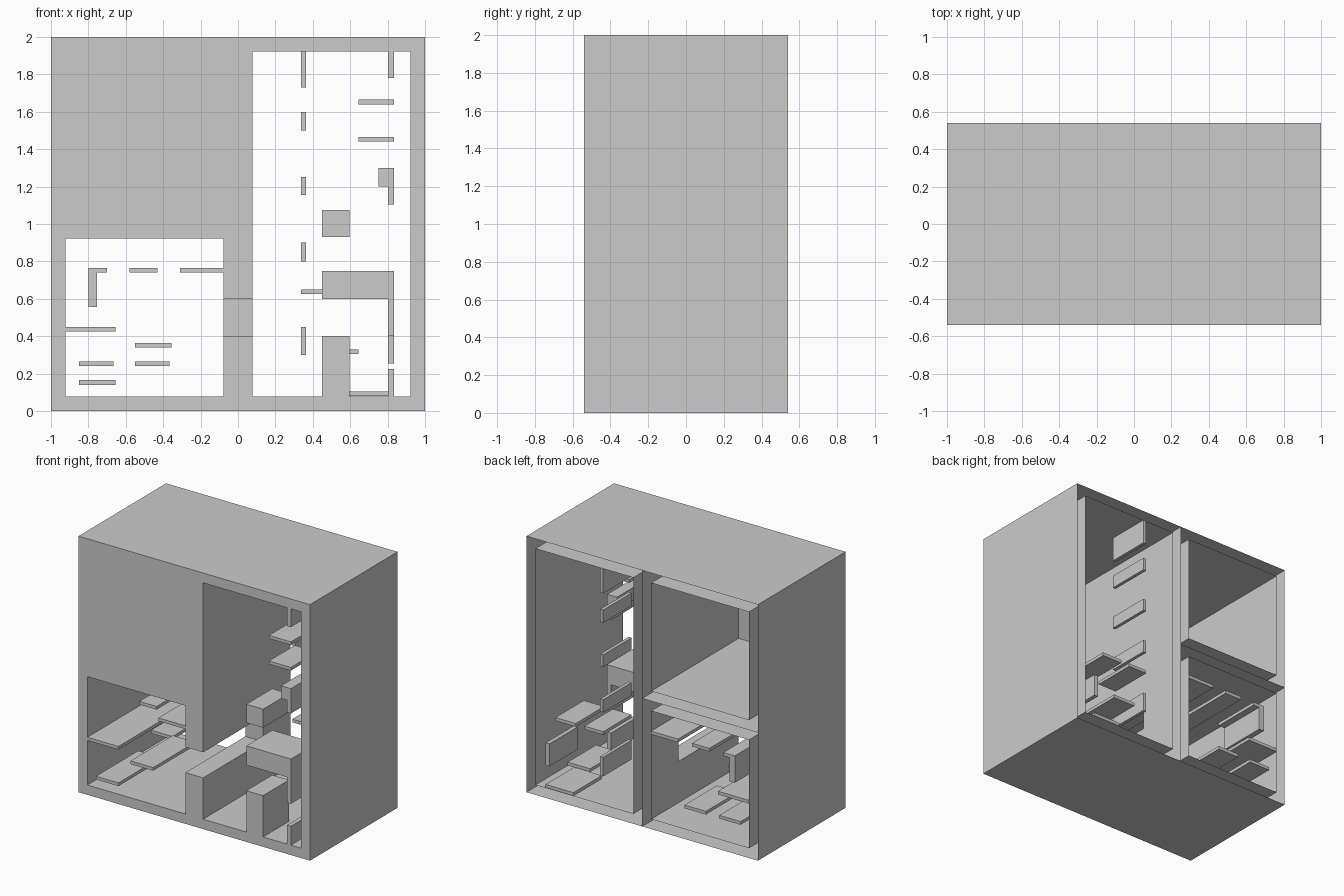
import bpy, bmesh

if "Cube" in bpy.data.objects:
    bpy.data.objects.remove(bpy.data.objects["Cube"])

F, B = -0.54, 0.54          # front and back planes
T = 0.077                   # wall thickness
DOOR = 0.20                 # rear end of the side doorway


def make(name, quads):
    """Object from a list of quads."""
    bm = bmesh.new()
    for q in quads:
        bm.faces.new([bm.verts.new(v) for v in q])
    bmesh.ops.remove_doubles(bm, verts=bm.verts, dist=1e-4)
    bmesh.ops.recalc_face_normals(bm, faces=bm.faces)
    me = bpy.data.meshes.new(name)
    bm.to_mesh(me)
    bm.free()
    bpy.context.collection.objects.link(bpy.data.objects.new(name, me))


def qx(x, y0, y1, z0, z1):
    return [(x, y0, z0), (x, y1, z0), (x, y1, z1), (x, y0, z1)]


def qy(y, x0, x1, z0, z1):
    return [(x0, y, z0), (x1, y, z0), (x1, y, z1), (x0, y, z1)]


def qz(z, x0, x1, y0=F, y1=B):
    return [(x0, y0, z), (x1, y0, z), (x1, y1, z), (x0, y1, z)]


def pierced(x, top):
    """Upright sheet interrupted by the doorway."""
    lo = T if x else 0
    return [qx(x, F, B, lo, .4), qx(x, DOOR, B, .4, .6), qx(x, F, B, .6, top)]


def box(name, x0, x1, z0, z1, y0, y1):
    make(name, [qx(x0, y0, y1, z0, z1), qx(x1, y0, y1, z0, z1),
                qy(y0, x0, x1, z0, z1), qy(y1, x0, x1, z0, z1),
                qz(z0, x0, x1, y0, y1), qz(z1, x0, x1, y0, y1)])


# Outer casing, open at the back
make("outer_casing", [qx(-1, F, B, 0, 2), qx(1, F, B, 0, 2), qz(0, -1, 1), qz(2, -1, 1)])

# Front face around the openings
make("front_face", [
    qy(F, -1, T, 1 - T, 2), qy(F, -1, T - 1, 0, 1 - T), qy(F, T - 1, -T, 0, T),
    qy(F, -T, T, 0, .4), qy(F, -T, T, .6, 1 - T), qy(F, T, 1, 0, T),
    qy(F, T, 1, 2 - T, 2), qy(F, 1 - T, 1, T, 2 - T)])

# Inner linings of the three compartments
make("lower_room_lining", pierced(-T, 1 - T) + [
    qx(T - 1, F, B, T, 1 - T), qz(T, T - 1, -T), qz(1 - T, T - 1, -T)])
make("shaft_lining", pierced(T, 2 - T) + [
    qx(1 - T, F, B, T, 2 - T), qz(T, T, 1 - T), qz(2 - T, T, 1 - T)])
make("upper_room_lining", [
    qx(T - 1, F, B, 1 + T, 2 - T), qx(-T, F, B, 1 + T, 2 - T),
    qz(1 + T, T - 1, -T), qz(2 - T, T - 1, -T)])

# Partitions between compartments and the doorway reveal
make("partitions", pierced(0, 2) + [qz(1, -1, 0)])
make("doorway_reveal", [qz(.4, -T, T, F, DOOR), qz(.6, -T, T, F, DOOR),
                        qy(DOOR, -T, T, .4, .6)])

# Shaft: blocks and ledges at the front
NEAR = (F, -0.22)
for i, (x0, x1, z0, z1) in enumerate([
        (.45, .595, T, .4), (.45, .835, .6, .75), (.45, .595, .93, 1.075),
        (.75, .802, 1.2, 1.3)]):
    box(f"front_block_{i}", x0, x1, z0, z1, *NEAR)
for i, (z0, z1) in enumerate([(T, .225), (.4, .6), (1.105, 1.3), (1.78, 2 - T)]):
    box(f"front_upright_{i}", .802, .835, z0, z1, *NEAR)
for i, z in enumerate((1.44, 1.64)):
    box(f"front_ledge_{i}", .645, .835, z, z + .025, *NEAR)

# Shaft: uprights and shelves at the back
FAR = (0.19, B)
for i, (z0, z1) in enumerate([(.3, .45), (.8, .9), (1.155, 1.25), (1.5, 1.6), (1.73, 2 - T)]):
    box(f"rear_upright_{i}", .337, .363, z0, z1, *FAR)
box("rear_panel", .802, .835, .255, .43, *FAR)
for i, (x0, x1, z0) in enumerate([
        (.337, .5, .625), (.575, .75, .625), (.45, .645, .305), (.595, .835, .08)]):
    box(f"rear_shelf_{i}", x0, x1, z0, z0 + .025, *FAR)

# Lower room: hanging panel and shelves
box("room_panel", -.80, -.755, .555, .765, .14, B)
for i, (x0, x1, z0, y0, y1) in enumerate([
        (-.755, -.70, .74, .14, B), (-.58, -.43, .74, -.39, B), (-.31, -T, .74, F, B),
        (-.923, -.655, .425, F, B), (-.55, -.355, .34, F, -.02), (-.55, -.365, .24, .14, B),
        (-.85, -.665, .24, .14, B), (-.85, -.655, .14, F, -.02)]):
    box(f"room_shelf_{i}", x0, x1, z0, z0 + .025, y0, y1)
